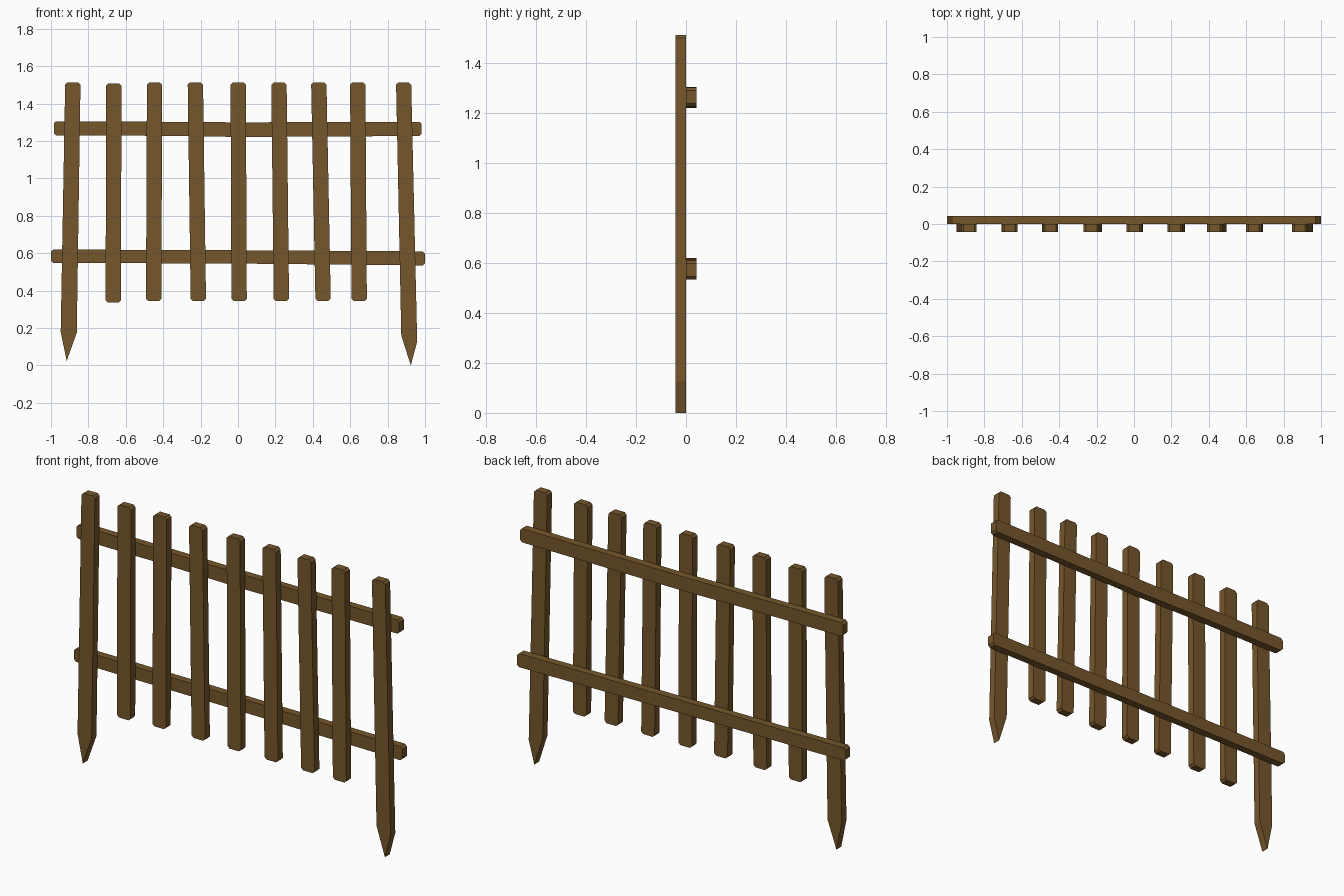
import bpy, bmesh
from mathutils import Vector

if "Cube" in bpy.data.objects:
    bpy.data.objects.remove(bpy.data.objects["Cube"])

wood = bpy.data.materials.new("brown wood")
wood.diffuse_color = (0.18, 0.095, 0.025, 1)
wood.use_nodes = True
wood.node_tree.nodes["Principled BSDF"].inputs["Base Color"].default_value = wood.diffuse_color
T = 0.042  # board thickness


def chamfer(pts, cut, r=0.012):
    """Clip the listed corners of an outline."""
    out = []
    for i, p in enumerate(pts):
        p = Vector(p)
        if i not in cut:
            out.append(p)
            continue
        for q in (pts[i - 1], pts[(i + 1) % len(pts)]):
            out.append(p + (Vector(q) - p).normalized() * r)
    return out


def board(name, outline, y0, y1):
    """Extrude an x-z outline from y0 to y1."""
    bm = bmesh.new()
    front = bm.faces.new([bm.verts.new((p[0], y0, p[1])) for p in outline])
    ext = bmesh.ops.extrude_face_region(bm, geom=[front])
    for v in ext["geom"]:
        if isinstance(v, bmesh.types.BMVert):
            v.co.y = y1
    bmesh.ops.recalc_face_normals(bm, faces=bm.faces)
    me = bpy.data.meshes.new(name)
    bm.to_mesh(me)
    bm.free()
    me.materials.append(wood)
    bpy.context.collection.objects.link(bpy.data.objects.new(name, me))


# short pickets: bottom centre x, top centre x, bottom z, top z
pickets = [(-0.667, -0.664, 0.336, 1.508), (-0.451, -0.446, 0.345, 1.513),
           (-0.212, -0.228, 0.345, 1.513), (0.006, 0.001, 0.345, 1.513),
           (0.232, 0.219, 0.345, 1.513), (0.455, 0.432, 0.345, 1.513),
           (0.648, 0.640, 0.345, 1.513)]
for i, (b, t, z0, z1) in enumerate(pickets):
    w = 0.041
    pts = [(b - w, z0), (b + w, z0), (t + w, z1), (t - w, z1)]
    board(f"picket_{i + 1}", chamfer(pts, {0, 1, 2, 3}), -T, 0)

# pointed end posts
left = [(-0.916, 0.024), (-0.862, 0.175), (-0.842, 1.513), (-0.924, 1.513), (-0.948, 0.18)]
right = [(0.924, 0.0), (0.958, 0.128), (0.926, 1.513), (0.845, 1.513), (0.873, 0.16)]
board("left_post", chamfer(left, {2, 3}), -T, 0)
board("right_post", chamfer(right, {2, 3}), -T, 0)

# slightly crooked back rails
upper = [(-0.985, 1.23), (-0.4, 1.228), (0.0, 1.222), (0.982, 1.227),
         (0.982, 1.303), (0.0, 1.3), (-0.4, 1.303), (-0.985, 1.305)]
lower = [(-1.0, 0.549), (0.0, 0.545), (1.0, 0.535),
         (1.0, 0.61), (0.0, 0.616), (-1.0, 0.62)]
board("upper_rail", chamfer(upper, {0, 3, 4, 7}), 0, T)
board("lower_rail", chamfer(lower, {0, 2, 3, 5}), 0, T)
